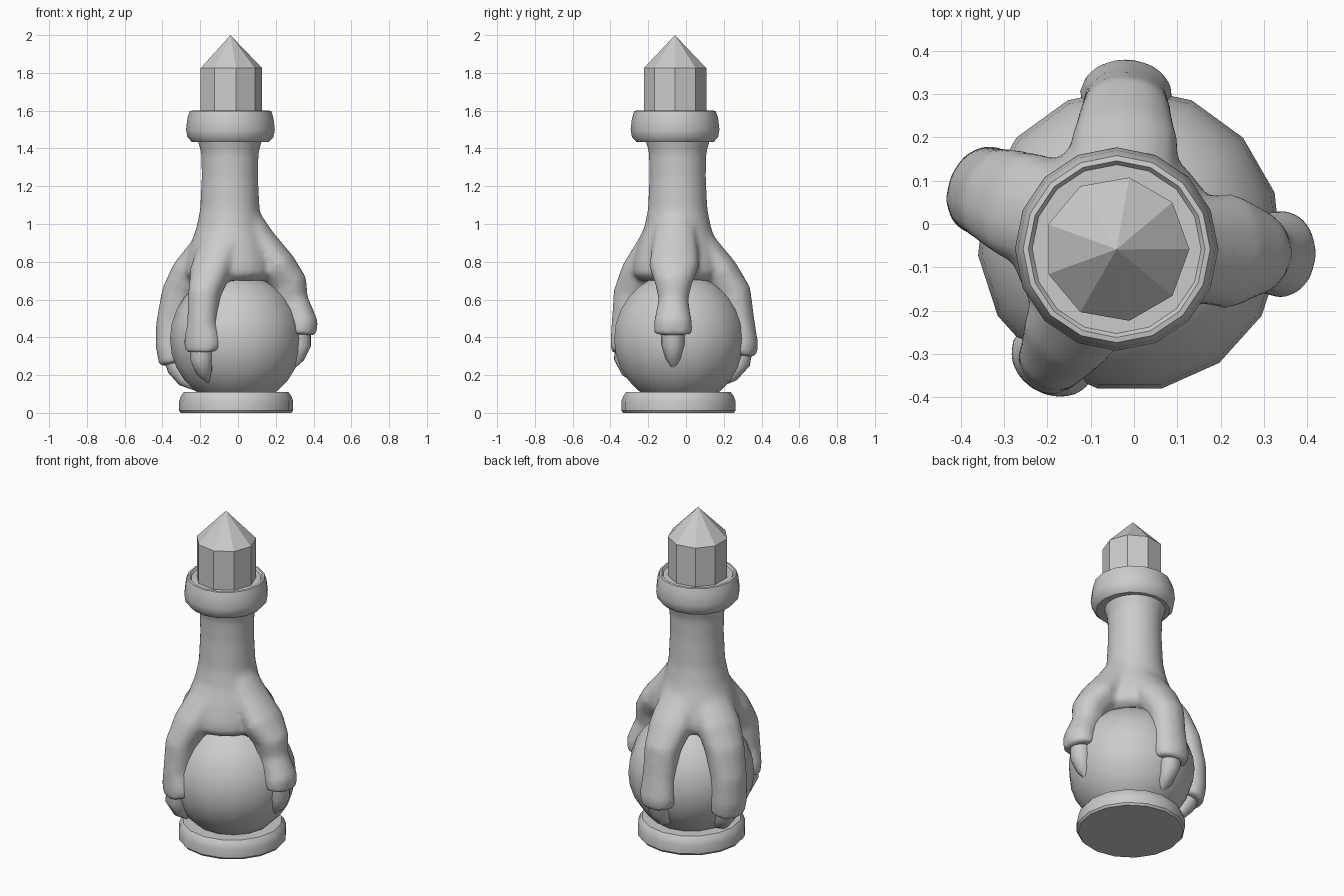
import bpy, bmesh, math
from mathutils import Vector

if "Cube" in bpy.data.objects:
    bpy.data.objects.remove(bpy.data.objects["Cube"])

CX, CY = -0.03, -0.05      # axis of the claw


def finish(bm, name, angle=40):
    bmesh.ops.recalc_face_normals(bm, faces=bm.faces[:])
    me = bpy.data.meshes.new(name)
    bm.to_mesh(me)
    bm.free()
    ob = bpy.data.objects.new(name, me)
    bpy.context.collection.objects.link(ob)
    if angle:
        bpy.ops.object.select_all(action='DESELECT')
        ob.select_set(True)
        bpy.context.view_layer.objects.active = ob
        bpy.ops.object.shade_smooth_by_angle(angle=math.radians(angle))
    return ob


def loft(bm, rings):
    """Skin closed rings of points and cap both ends."""
    vs = [[bm.verts.new(p) for p in r] for r in rings]
    n = len(vs[0])
    for a, b in zip(vs, vs[1:]):
        for i in range(n):
            j = (i + 1) % n
            bm.faces.new((a[i], a[j], b[j], b[i]))
    bm.faces.new(vs[0][::-1])
    bm.faces.new(vs[-1])


def lathe(bm, profile, cx, cy, n=16):
    loft(bm, [[(cx + r * math.cos(2 * math.pi * i / n),
                cy + r * math.sin(2 * math.pi * i / n), z) for i in range(n)]
              for r, z in profile])


def limb(bm, deg, path, depth=0.065, inner=1.5, n=12):
    """Tapered tube in a vertical plane; path = (radius from axis, z, half width)."""
    a = math.radians(deg)
    out, side = Vector((math.cos(a), math.sin(a), 0)), Vector((-math.sin(a), math.cos(a), 0))
    pts = [Vector((CX, CY, z)) + out * r for r, z, w in path]
    rings = []
    for k, p in enumerate(pts):
        t = (pts[min(k + 1, len(pts) - 1)] - pts[max(k - 1, 0)]).normalized()
        nrm = t.cross(side)
        w = path[k][2]
        d = min(depth + .15 * w, w)
        ring = []
        for i in range(n):
            c, s = math.cos(2 * math.pi * i / n), math.sin(2 * math.pi * i / n)
            ring.append(p + side * w * c + nrm * d * s * (1 if s > 0 else inner))
        rings.append(ring)
    loft(bm, rings)


# round base plate
bm = bmesh.new()
lathe(bm, [(.293, 0), (.302, .012), (.302, .062), (.292, .09), (.277, .11)], -.01, -.04)
finish(bm, "base_plate", 35)

# ball
bm = bmesh.new()
bmesh.ops.create_uvsphere(bm, u_segments=15, v_segments=14, radius=.352)
bmesh.ops.translate(bm, verts=bm.verts[:], vec=(-.01, -.036, .392))
finish(bm, "ball", 60)

# fingers and nails: angle, finger path, nail path
fingers = {
    "right": (-3,
              [(.05, 1.06, .1), (.15, .91, .12), (.255, .78, .135), (.318, .69, .1),
               (.325, .6, .08), (.375, .475, .103), (.37, .415, .1)],
              [(.36, .46, .06), (.36, .36, .06), (.34, .29, .042), (.318, .23, .005)]),
    "back": (88,
             [(.05, 1.06, .1), (.13, .89, .125), (.245, .75, .125), (.315, .64, .105),
              (.335, .48, .1), (.353, .36, .11), (.345, .305, .1)],
             [(.35, .36, .06), (.335, .27, .06), (.285, .2, .045), (.225, .14, .005)]),
    "left": (158,
             [(.05, 1.06, .1), (.13, .89, .125), (.25, .75, .13), (.31, .64, .115),
              (.345, .48, .105), (.345, .34, .108), (.33, .26, .1)],
             [(.335, .31, .06), (.31, .24, .06), (.265, .175, .045), (.205, .12, .005)]),
    "front": (239,
              [(.05, 1.06, .1), (.135, .89, .12), (.24, .75, .11), (.3, .63, .085),
               (.312, .48, .08), (.31, .38, .105), (.305, .325, .1)],
              [(.31, .37, .06), (.32, .29, .06), (.29, .22, .045), (.25, .16, .005)]),
}

# neck, palm and fingers fused into one smooth skin
bm = bmesh.new()
lathe(bm, [(.2, .70), (.24, .735), (.235, .8), (.21, .89), (.178, .98), (.158, 1.08), (.15, 1.25),
           (.153, 1.38), (.18, 1.47)], -.043, -.044, 24)
for deg, path, nail in fingers.values():
    limb(bm, deg, path)
claw = finish(bm, "claw_foot", 0)
m = claw.modifiers.new("fuse", 'REMESH')
m.mode = 'VOXEL'
m.voxel_size = .014
m.use_smooth_shade = True
m = claw.modifiers.new("soften", 'SMOOTH')
m.factor = .5
m.iterations = 12

for name, (deg, path, nail) in fingers.items():
    bm = bmesh.new()
    limb(bm, deg, nail, .05, 1, 10)
    finish(bm, name + "_nail", 60)

# collar with a shallow recess
bm = bmesh.new()
lathe(bm, [(.16, 1.435), (.205, 1.435), (.228, 1.46), (.235, 1.50), (.228, 1.56), (.216, 1.598),
           (.204, 1.6), (.195, 1.588)], -.04, -.058)
finish(bm, "collar", 40)

# nine-sided crystal, flat faces
bm = bmesh.new()
lathe(bm, [(.168, 1.55), (.168, 1.825), (.0005, 2.0)], -.04, -.058, 9)
bmesh.ops.remove_doubles(bm, verts=bm.verts[:], dist=.002)
finish(bm, "crystal", 0)
